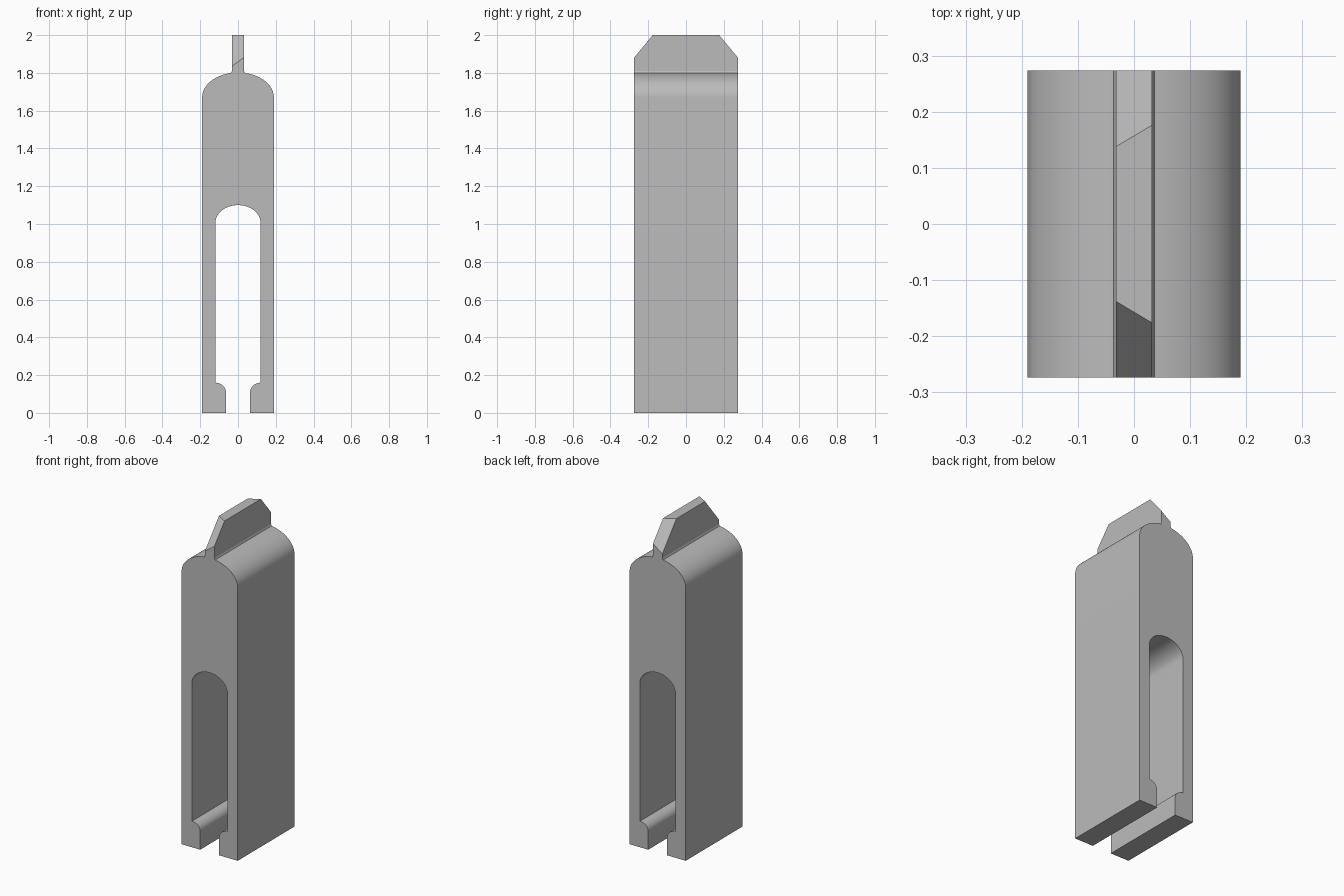
import bpy, bmesh
from math import cos, sin, radians

cube = bpy.data.objects.get("Cube")
if cube:
    bpy.data.objects.remove(cube, do_unlink=True)

HALF_DEPTH = 0.274
FIN_X = 0.032
FIN_BASE = 1.81

grey = bpy.data.materials.new("plain grey")
grey.use_nodes = True
colour = (0.5, 0.5, 0.5, 1)
grey.diffuse_color = colour
grey.node_tree.nodes["Principled BSDF"].inputs["Base Color"].default_value = colour


def arc(cx, cz, rx, rz, start, end, steps):
    """Points on an elliptical arc, angles in degrees."""
    angles = [radians(start + (end - start) * i / steps) for i in range(steps + 1)]
    return [(cx + rx * cos(a), cz + rz * sin(a)) for a in angles]


def loft(name, ring_a, ring_b):
    """Closed solid between two matching rings of points."""
    bm = bmesh.new()
    a = [bm.verts.new(p) for p in ring_a]
    b = [bm.verts.new(p) for p in ring_b]
    bm.faces.new(a)
    bm.faces.new(b[::-1])
    for i in range(len(a)):
        j = (i + 1) % len(a)
        bm.faces.new((a[j], a[i], b[i], b[j]))
    bmesh.ops.recalc_face_normals(bm, faces=bm.faces)
    mesh = bpy.data.meshes.new(name)
    bm.to_mesh(mesh)
    bm.free()
    mesh.materials.append(grey)
    obj = bpy.data.objects.new(name, mesh)
    bpy.context.collection.objects.link(obj)
    bpy.ops.object.select_all(action="DESELECT")
    obj.select_set(True)
    bpy.context.view_layer.objects.active = obj
    bpy.ops.object.shade_smooth_by_angle(angle=radians(30))
    return obj


# Body: half profile from the slot crown, round the lip and up to the fin
half = arc(0, 1.005, 0.12, 0.095, 90, 0, 14)
half += arc(0.12, 0.11, 0.056, 0.05, 90, 180, 8)
half += [(0.064, 0), (0.19, 0)]
half += arc(0, 1.67, 0.19, 0.132, 0, 79, 16)
half += [(FIN_X, FIN_BASE)]
profile = half + [(-x, z) for x, z in half[:0:-1]]
loft("clip_body",
     [(x, -HALF_DEPTH, z) for x, z in profile],
     [(x, HALF_DEPTH, z) for x, z in profile])


# Fin: both ends cut by slanted planes, so its two sides differ
def fin_side(x, top_y, corner_z):
    edge = [(HALF_DEPTH, FIN_BASE), (HALF_DEPTH, corner_z), (top_y, 2)]
    outline = edge + [(-y, z) for y, z in reversed(edge)]
    return [(x, y, z) for y, z in outline]


loft("top_fin", fin_side(-FIN_X, 0.138, 1.836), fin_side(FIN_X, 0.176, 1.882))
